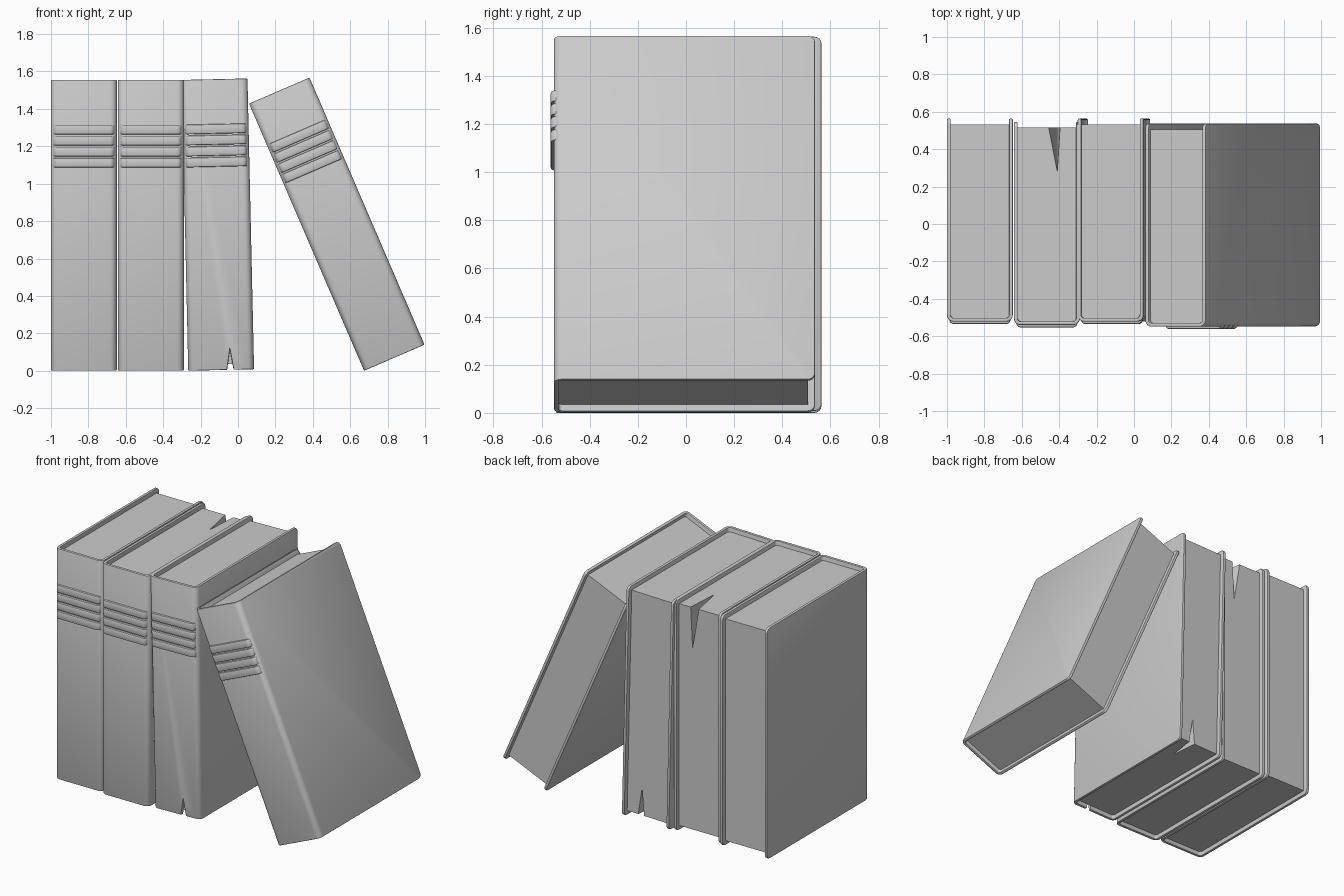
import bpy, bmesh, math
from mathutils import Matrix, Vector

if "Cube" in bpy.data.objects:
    bpy.data.objects.remove(bpy.data.objects["Cube"])

W, D, H = 0.352, 1.085, 1.555      # book width, depth, height
T, R = 0.02, 0.035                 # board thickness, spine corner radius
INSET = 0.03                       # pages set back from the cover edge


def finish(name, bm, matrix, smooth=True):
    bmesh.ops.recalc_face_normals(bm, faces=bm.faces)
    bm.transform(matrix)
    mesh = bpy.data.meshes.new(name)
    bm.to_mesh(mesh)
    bm.free()
    ob = bpy.data.objects.new(name, mesh)
    bpy.context.collection.objects.link(ob)
    if smooth:
        bpy.ops.object.select_all(action='DESELECT')
        ob.select_set(True)
        bpy.context.view_layer.objects.active = ob
        bpy.ops.object.shade_smooth_by_angle(angle=math.radians(35))
    return ob


def prism(profile, z0, z1):
    bm = bmesh.new()
    face = bm.faces.new([bm.verts.new((x, y, z0)) for x, y in profile])
    ext = bmesh.ops.extrude_face_region(bm, geom=[face])
    verts = [g for g in ext['geom'] if isinstance(g, bmesh.types.BMVert)]
    bmesh.ops.translate(bm, verts=verts, vec=(0, 0, z1 - z0))
    return bm


def front_arc(x0, x1, y, r, n=6):
    """Left to right around two rounded front corners."""
    pts = []
    for cx, start in ((x0 + r, 180), (x1 - r, 270)):
        for i in range(n + 1):
            a = math.radians(start + 90 * i / n)
            pts.append((cx + r * math.cos(a), y + r + r * math.sin(a)))
    return pts


def make_cover(name, matrix):
    outer = [(0, D)] + front_arc(0, W, 0, R) + [(W, D)]
    inner = [(T, D)] + front_arc(T, W - T, T, R - T) + [(W - T, D)]
    bm = prism(outer + inner[::-1], 0, H)
    # round the free corners of the boards
    corners = [e for e in bm.edges
               if all(v.co.y > D - 1e-4 for v in e.verts)
               and abs(e.verts[0].co.z - e.verts[1].co.z) < 1e-4]
    bmesh.ops.bevel(bm, geom=corners, offset=0.03, segments=4,
                    profile=0.5, affect='EDGES')
    # soften the sharp rim
    rim = [e for e in bm.edges if len(e.link_faces) == 2
           and e.calc_face_angle(0) > math.radians(60)]
    bmesh.ops.bevel(bm, geom=rim, offset=0.005, segments=2,
                    profile=0.5, affect='EDGES')
    return finish(name, bm, matrix)


def make_pages(name, matrix):
    e = 0.001
    profile = front_arc(T - e, W - T + e, T - e, R - T) \
        + [(W - T + e, D - INSET), (T - e, D - INSET)]
    return finish(name, prism(profile, INSET, H - INSET), matrix, False)


def make_band(name, matrix, z):
    profile = front_arc(0.012, W - 0.012, -0.013, 0.025) \
        + [(W - 0.012, 0.018), (0.012, 0.018)]
    bm = prism(profile, z, z + 0.051)
    rim = [e for e in bm.edges if all(v.co.y < 0.017 for v in e.verts)
           and abs(e.verts[0].co.z - e.verts[1].co.z) < 1e-4]
    bmesh.ops.bevel(bm, geom=rim, offset=0.007, segments=2,
                    profile=0.5, affect='EDGES')
    return finish(name, bm, matrix)


def tear(ob, matrix, left, right, tip, y, z, dy, dz):
    """Cut a pointed notch into the edge at (y, z), running inwards by dy, dz."""
    y, z = y - math.copysign(0.003, dy), z - math.copysign(0.003, dz)
    pts = [(left, y, z), (right, y, z), (tip, y + dy, z), (tip, y, z + dz)]
    bm = bmesh.new()
    v = [bm.verts.new(p) for p in pts]
    for f in ((0, 1, 2), (0, 1, 3), (0, 2, 3), (1, 2, 3)):
        bm.faces.new([v[i] for i in f])
    cutter = finish("tear_cutter", bm, matrix, False)
    cutter.hide_render = True
    mod = ob.modifiers.new("tear", 'BOOLEAN')
    mod.operation, mod.solver, mod.object = 'DIFFERENCE', 'EXACT', cutter
    bpy.context.view_layer.objects.active = ob
    bpy.ops.object.modifier_apply(modifier=mod.name)
    bpy.data.objects.remove(cutter)


# name, bottom left front corner, lean towards -x in degrees
books = [("first_book", (-1.0, -0.522), 0),
         ("second_book", (-0.642, -0.54), 0),
         ("third_book", (-0.266, -0.522), 1.3),
         ("leaning_book", (0.674, -0.549), 23.3)]

for name, (x, y), lean in books:
    m = Matrix.Translation((x, y, 0)) @ Matrix.Rotation(math.radians(-lean), 4, 'Y')
    cover = make_cover(name + "_cover", m)
    pages = make_pages(name + "_pages", m)
    for i in range(4):
        make_band(f"{name}_spine_band_{i + 1}", m, 1.087 + i * 0.059)
    # damage on the two middle books
    if name == "second_book":
        tear(pages, m, 0.185, 0.247, 0.232, D - INSET, H - INSET, -0.24, -0.28)
    if name == "third_book":
        tear(pages, m, 0.205, 0.25, 0.225, D - INSET, INSET, -0.2, 0.19)
        tear(cover, m, 0.205, 0.245, 0.225, 0, 0, 0.2, 0.125)
